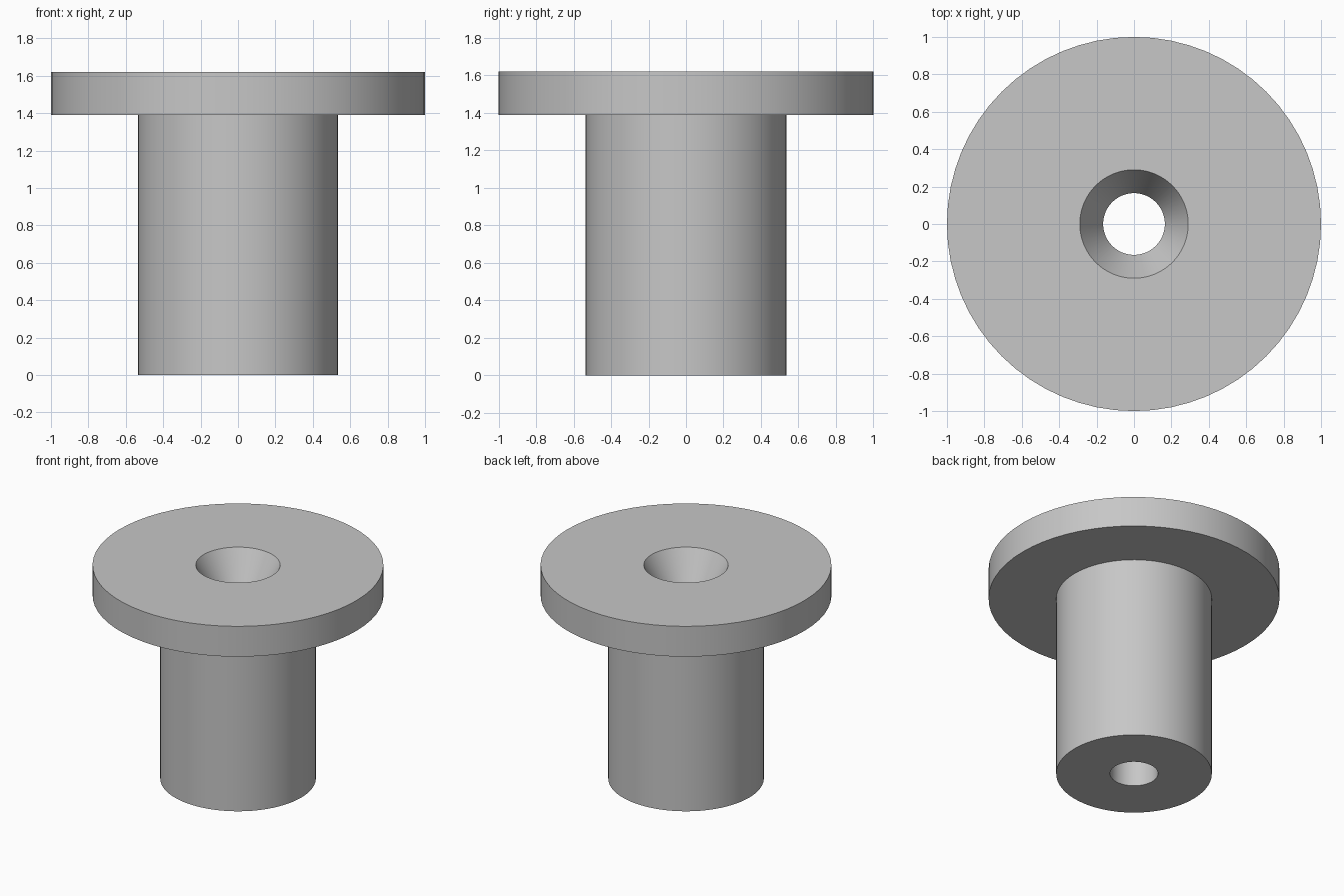
import bpy
import bmesh
import math

SEGMENTS = 64

cube = bpy.data.objects.get("Cube")
if cube:
    bpy.data.objects.remove(cube, do_unlink=True)

# Plain grey finish
grey = bpy.data.materials.new("plain_grey")
grey.use_nodes = True
colour = (0.57, 0.57, 0.57, 1)
grey.diffuse_color = colour
grey.node_tree.nodes["Principled BSDF"].inputs["Base Color"].default_value = colour

# Main dimensions
height, flange_base = 1.62, 1.39
flange_r, shank_r = 1.0, 0.535
bore_r, countersink_r, countersink_depth = 0.165, 0.29, 0.225


def lathe(name, profile, material):
    """Revolve a closed (radius, z) profile around the z axis."""
    bm = bmesh.new()
    rings = []
    for i in range(SEGMENTS):
        a = math.tau * i / SEGMENTS
        rings.append([bm.verts.new((r * math.cos(a), r * math.sin(a), z))
                      for r, z in profile])
    n = len(profile)
    for i in range(SEGMENTS):
        here, there = rings[i], rings[(i + 1) % SEGMENTS]
        for j in range(n):
            k = (j + 1) % n
            bm.faces.new((here[j], there[j], there[k], here[k]))
    bmesh.ops.recalc_face_normals(bm, faces=bm.faces)
    mesh = bpy.data.meshes.new(name)
    bm.to_mesh(mesh)
    bm.free()
    mesh.materials.append(material)
    obj = bpy.data.objects.new(name, mesh)
    bpy.context.collection.objects.link(obj)
    bpy.ops.object.select_all(action="DESELECT")
    obj.select_set(True)
    bpy.context.view_layer.objects.active = obj
    bpy.ops.object.shade_smooth_by_angle(angle=math.radians(25))
    return obj


# Flanged bushing: shank, flange, countersink and through bore
lathe("flanged_bushing", [
    (bore_r, 0),
    (shank_r, 0),
    (shank_r, flange_base),
    (flange_r, flange_base),
    (flange_r, height),
    (countersink_r, height),
    (bore_r, height - countersink_depth),
], grey)
